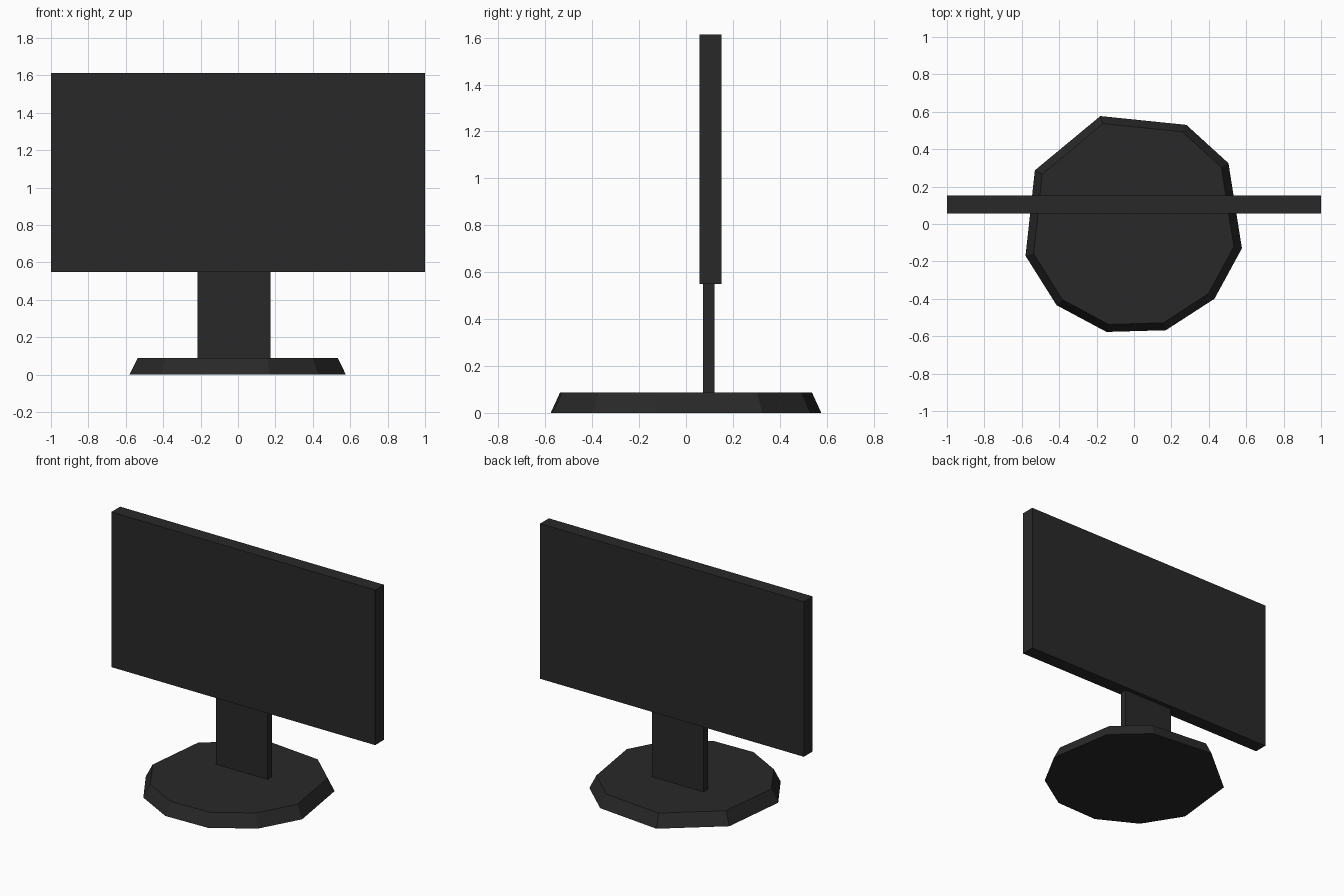
import bpy, bmesh

if "Cube" in bpy.data.objects:
    bpy.data.objects.remove(bpy.data.objects["Cube"])

mat = bpy.data.materials.new("black_plastic")
mat.diffuse_color = (0.022, 0.022, 0.022, 1)
mat.use_nodes = True
mat.node_tree.nodes["Principled BSDF"].inputs["Base Color"].default_value = mat.diffuse_color


def finish(name, bm):
    bmesh.ops.recalc_face_normals(bm, faces=bm.faces)
    mesh = bpy.data.meshes.new(name)
    bm.to_mesh(mesh)
    bm.free()
    mesh.materials.append(mat)
    obj = bpy.data.objects.new(name, mesh)
    bpy.context.collection.objects.link(obj)
    return obj


def box(name, lo, hi):
    bm = bmesh.new()
    bmesh.ops.create_cube(bm, size=1)
    for v in bm.verts:
        v.co = [(a + b) / 2 + c * (b - a) for a, b, c in zip(lo, hi, v.co)]
    return finish(name, bm)


# Screen: a thin plain slab
box("screen", (-1, 0.057, 0.55), (1, 0.152, 1.613))

# Neck: flat upright plate, slightly off centre
box("neck", (-0.217, 0.072, 0.085), (0.173, 0.121, 0.555))

# Base: irregular ten-sided disc with sloped sides
outline = [(-0.18, 0.577), (0.28, 0.53), (0.505, 0.325), (0.577, -0.13),
           (0.43, -0.40), (0.17, -0.568), (-0.147, -0.577),
           (-0.414, -0.434), (-0.58, -0.17), (-0.53, 0.287)]
bm = bmesh.new()
bottom = [bm.verts.new((x, y, 0)) for x, y in outline]
top = [bm.verts.new((x * 0.925, y * 0.93, 0.088)) for x, y in outline]
bm.faces.new(bottom[::-1])
bm.faces.new(top)
for i in range(len(outline)):
    j = (i + 1) % len(outline)
    bm.faces.new((bottom[i], bottom[j], top[j], top[i]))
finish("base", bm)
